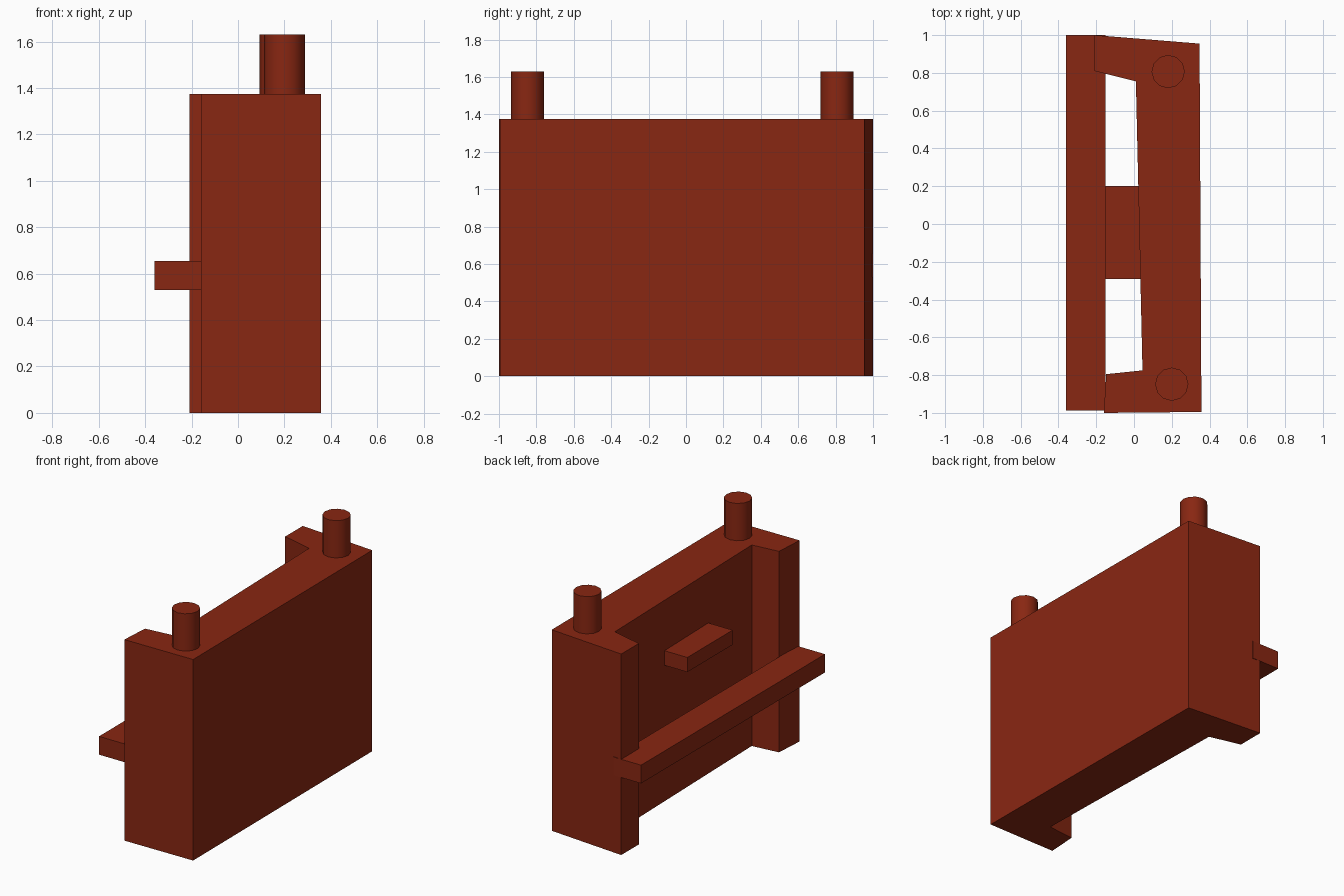
import bpy, bmesh
from mathutils import Matrix, Vector

if "Cube" in bpy.data.objects:
    bpy.data.objects.remove(bpy.data.objects["Cube"], do_unlink=True)

# Single rust-red material
rust = bpy.data.materials.new("rust_red")
rust.use_nodes = True
COLOUR = (0.25, 0.02, 0.006, 1)
rust.diffuse_color = COLOUR
rust.node_tree.nodes["Principled BSDF"].inputs["Base Color"].default_value = COLOUR


def finish(name, bm):
    bmesh.ops.recalc_face_normals(bm, faces=bm.faces)
    mesh = bpy.data.meshes.new(name)
    bm.to_mesh(mesh)
    bm.free()
    mesh.materials.append(rust)
    obj = bpy.data.objects.new(name, mesh)
    bpy.context.collection.objects.link(obj)
    return obj


def prism(name, outline, z0, z1):
    bm = bmesh.new()
    face = bm.faces.new([bm.verts.new((x, y, z0)) for x, y in outline])
    top = bmesh.ops.extrude_face_region(bm, geom=[face])["geom"]
    verts = [v for v in top if isinstance(v, bmesh.types.BMVert)]
    bmesh.ops.translate(bm, verts=verts, vec=(0, 0, z1 - z0))
    return finish(name, bm)


def box(name, x0, x1, y0, y1, z0, z1):
    return prism(name, [(x0, y0), (x1, y0), (x1, y1), (x0, y1)], z0, z1)


def peg(name, x, y, z0, z1, radius):
    bm = bmesh.new()
    bmesh.ops.create_cone(bm, cap_ends=True, segments=12, radius1=radius,
                          radius2=radius, depth=z1 - z0,
                          matrix=Matrix.Translation(Vector((x, y, (z0 + z1) / 2))))
    obj = finish(name, bm)
    bpy.ops.object.select_all(action="DESELECT")
    obj.select_set(True)
    bpy.context.view_layer.objects.active = obj
    bpy.ops.object.shade_smooth_by_angle(angle=0.7)
    return obj


# Upright panel with a return at each end
prism("panel_body", [(-0.16, -1), (0.357, -0.995), (0.347, 0.955), (-0.21, 1),
                     (-0.21, 0.81), (0.01, 0.755), (0.045, -0.775),
                     (-0.147, -0.795)], 0, 1.375)

# Rail across the open side and the small ledge above it
box("cross_rail", -0.36, -0.15, -0.988, 1, 0.53, 0.655)
box("ledge", -0.15, 0.06, -0.29, 0.2, 0.93, 1.03)

# Top pegs
peg("front_peg", 0.2, -0.848, 1.3, 1.63, 0.088)
peg("back_peg", 0.181, 0.807, 1.3, 1.63, 0.088)
